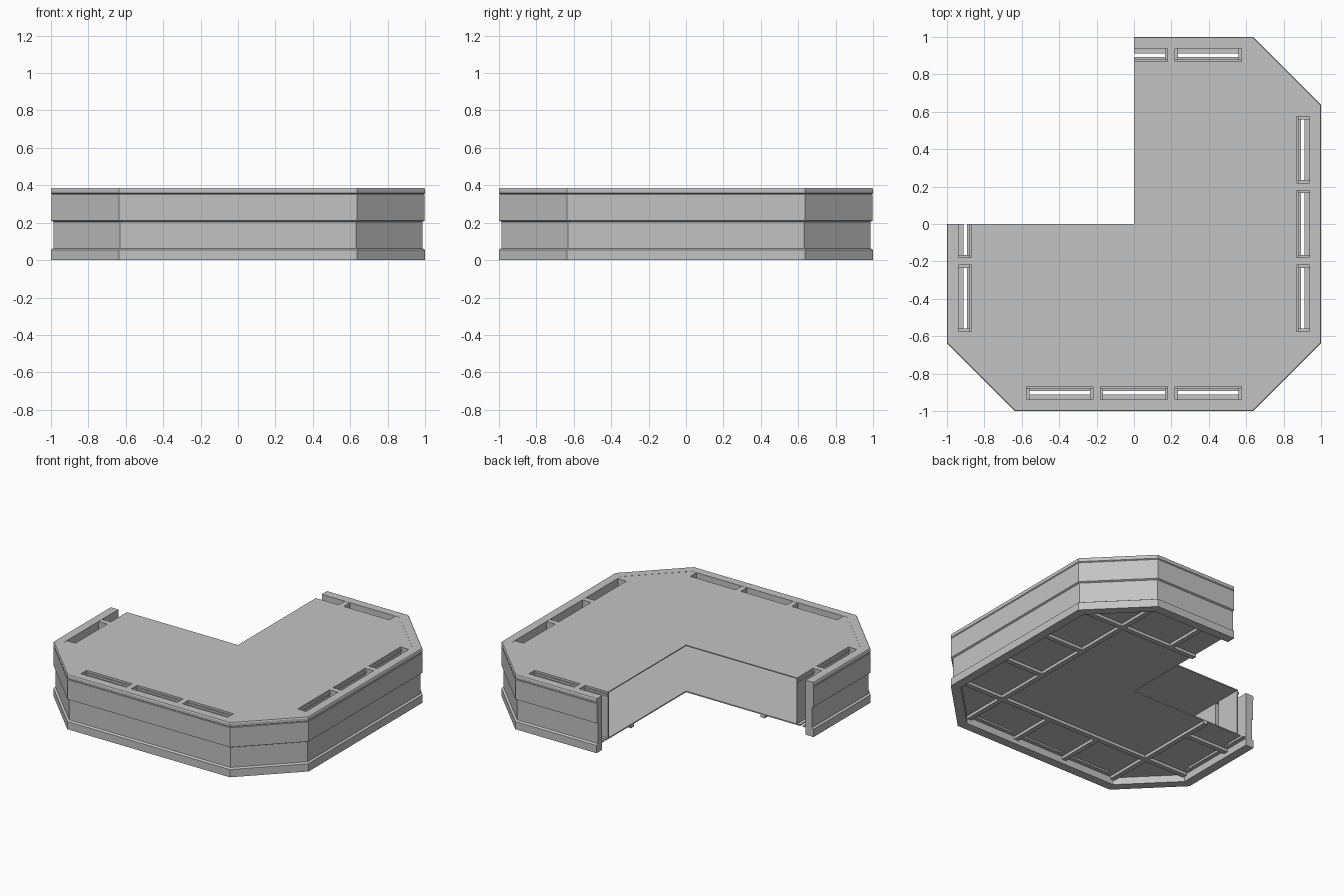
import bpy, bmesh

cube = bpy.data.objects.get("Cube")
if cube:
    bpy.data.objects.remove(cube, do_unlink=True)

GREY = (0.55, 0.55, 0.55, 1.0)
mat = bpy.data.materials.new("plain grey")
mat.use_nodes = True
mat.diffuse_color = GREY
mat.node_tree.nodes["Principled BSDF"].inputs["Base Color"].default_value = GREY

HEIGHT = 0.385
WALL_IN = 0.937        # inner face of the rim wall
SLOT_IN = 0.87         # inner edge of the slots
FLOOR = 0.05
SLOTS = [(-0.575, -0.22), (-0.18, 0.18), (0.22, 0.575)]


def corner(r):
    """Half length of a straight side at distance r from the middle."""
    return 0.637 - 0.414 * (1 - r)


def spin(k, t, r):
    """Point at t along side k, r out from the middle (0 is the front)."""
    x, y = t, -r
    for _ in range(k):
        x, y = -y, x
    return x, y


def side_range(k, r):
    a = corner(r)
    return (0 if k == 3 else -a), (0 if k == 2 else a)


def side_slots(k):
    lo, hi = side_range(k, WALL_IN)
    return [(max(a, lo), min(b, hi)) for a, b in SLOTS if b > lo and a < hi]


def finish(name, bm):
    bmesh.ops.recalc_face_normals(bm, faces=bm.faces)
    mesh = bpy.data.meshes.new(name)
    bm.to_mesh(mesh)
    bm.free()
    mesh.materials.append(mat)
    obj = bpy.data.objects.new(name, mesh)
    bpy.context.collection.objects.link(obj)
    return obj


def plate(name, depth, z0, z1):
    """Plate inside the rim wall, notched back to depth at each slot."""
    pts = []
    for k in (3, 0, 1, 2):
        lo, hi = side_range(k, WALL_IN)
        slots = side_slots(k)
        if lo < slots[0][0]:
            pts.append(spin(k, lo, WALL_IN))
        for a, b in slots:
            if a > lo:
                pts.append(spin(k, a, WALL_IN))
            pts += [spin(k, a, depth), spin(k, b, depth)]
            if b < hi:
                pts.append(spin(k, b, WALL_IN))
        if hi > slots[-1][1]:
            pts.append(spin(k, hi, WALL_IN))
    pts.append((0, 0))
    bm = bmesh.new()
    face = bm.faces.new([bm.verts.new((x, y, z0)) for x, y in pts])
    new = bmesh.ops.extrude_face_region(bm, geom=[face])["geom"]
    top = [v for v in new if isinstance(v, bmesh.types.BMVert)]
    bmesh.ops.translate(bm, verts=top, vec=(0, 0, z1 - z0))
    return finish(name, bm)


def add_box(bm, p, q, z0, z1):
    xs, ys = sorted((p[0], q[0])), sorted((p[1], q[1]))
    verts = bmesh.ops.create_cube(bm, size=1)["verts"]
    for v in verts:
        v.co = (xs[v.co.x > 0], ys[v.co.y > 0], z1 if v.co.z > 0 else z0)


def side_box(bm, k, t0, t1, r0, r1, z0, z1):
    add_box(bm, spin(k, t0, r0), spin(k, t1, r1), z0, z1)


# Rim wall: moulded profile swept round the three quarters of the octagon
profile = [(WALL_IN, 0), (1, 0), (1, 0.055), (0.987, 0.063), (0.987, 0.205),
           (0.998, 0.211), (0.998, 0.35), (0.994, 0.353), (1, 0.358),
           (1, 0.378), (0.996, HEIGHT), (WALL_IN, HEIGHT)]
bm = bmesh.new()
rings = []
for k in (3, 0, 1, 2):
    for end in (0, 1):
        rings.append([bm.verts.new((*spin(k, side_range(k, r)[end], r), z))
                      for r, z in profile])
n = len(profile)
for a, b in zip(rings, rings[1:]):
    for i in range(n):
        j = (i + 1) % n
        bm.faces.new((a[i], a[j], b[j], b[i]))
bm.faces.new(rings[0])
bm.faces.new(rings[-1])
finish("rim_wall", bm)

# Deck and floor, hollow between them and open at the cut ends
plate("deck", SLOT_IN, HEIGHT - 0.008, HEIGHT - 0.001)
plate("floor", 0.893, FLOOR, FLOOR + 0.008)

# Slot sleeves joining deck to floor, with a ledge and a raised lip
sleeves = bmesh.new()
T = 0.006
for k in range(4):
    lo, hi = side_range(k, WALL_IN)
    for a, b in side_slots(k):
        side_box(sleeves, k, a, b, SLOT_IN - T, SLOT_IN, FLOOR, HEIGHT - 0.002)
        side_box(sleeves, k, a, b, 0.912, WALL_IN, FLOOR, FLOOR + 0.008)
        side_box(sleeves, k, a, b, SLOT_IN, SLOT_IN + 0.01,
                 HEIGHT - 0.03, HEIGHT - 0.015)
        for t, inward in ((a, 1), (b, -1)):
            if lo < t < hi and abs(t) > 0.01:
                side_box(sleeves, k, t, t - inward * T, SLOT_IN - T, WALL_IN,
                         FLOOR, HEIGHT - 0.002)
                side_box(sleeves, k, t, t + inward * 0.015, SLOT_IN, WALL_IN,
                         FLOOR, FLOOR + 0.02)
finish("slot_sleeves", sleeves)

# Ribs under the floor: a long one along each side, short ones to the wall
ribs = bmesh.new()
W = 0.017
Z = FLOOR - 0.02
for k in range(4):
    lo, hi = side_range(k, 0.6)
    reach = 0.93
    side_box(ribs, k, 0 if k == 3 else -reach, 0 if k == 2 else reach,
             0.6 - W, 0.6 + W, Z, FLOOR)
    for t in (-0.2, 0.2):
        if lo < t < hi:
            side_box(ribs, k, t - W, t + W, 0.6, WALL_IN, Z, FLOOR)
# Trim rib ends to the slanted corners
for sx, sy in ((1, 1), (1, -1), (-1, -1)):
    bmesh.ops.bisect_plane(ribs, geom=ribs.verts[:] + ribs.edges[:] + ribs.faces[:],
                           plane_co=(sx * 0.775, sy * 0.775, 0),
                           plane_no=(sx, sy, 0), clear_outer=True)
finish("floor_ribs", ribs)
